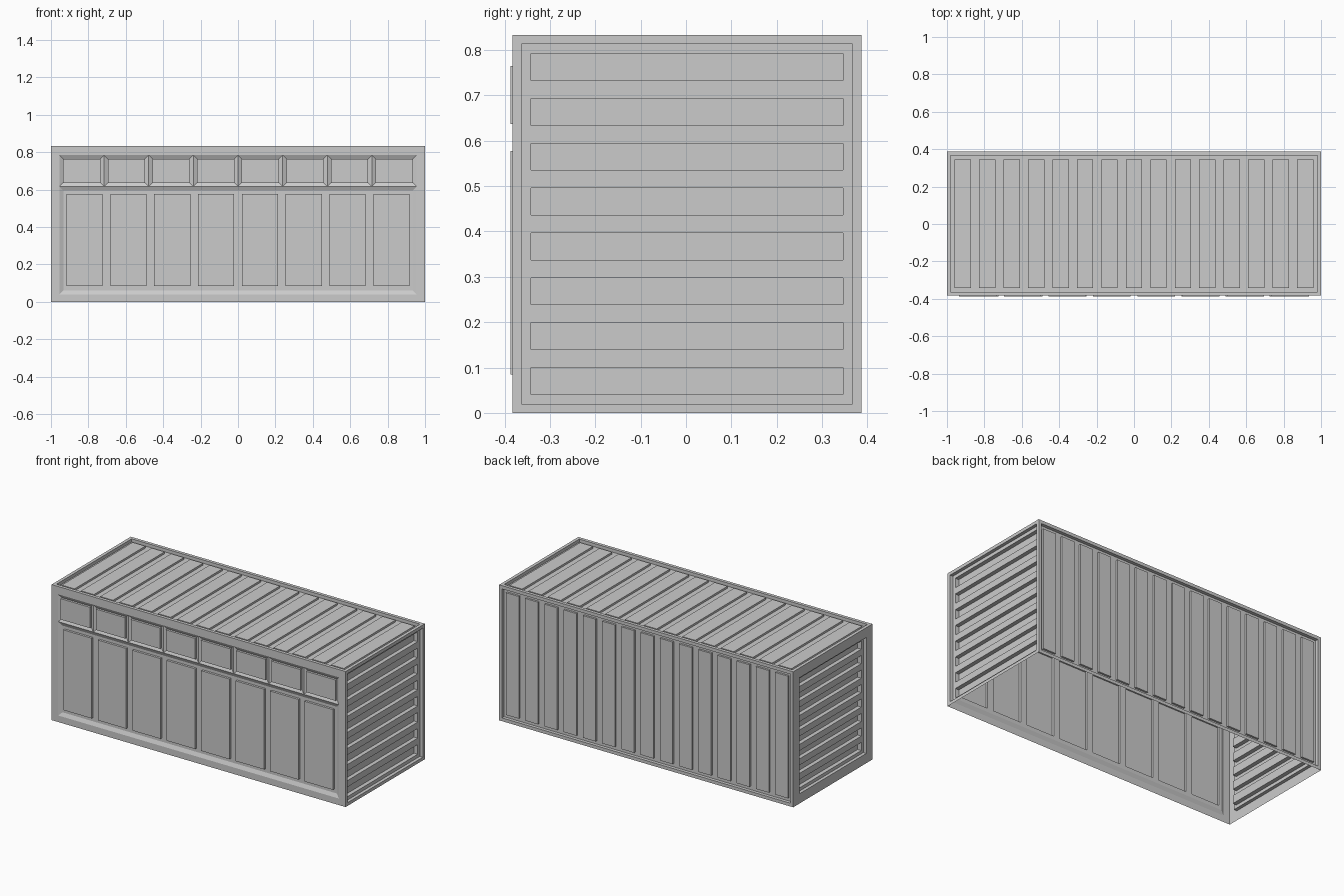
import bpy
import bmesh
from mathutils import Vector

cube = bpy.data.objects.get("Cube")
if cube:
    bpy.data.objects.remove(cube)

grey = bpy.data.materials.new("steel_grey")
grey.use_nodes = True
COLOR = (0.6, 0.6, 0.6, 1)
grey.diffuse_color = COLOR
grey.node_tree.nodes["Principled BSDF"].inputs["Base Color"].default_value = COLOR

X, FRONT, BACK, H = 1.0, -0.383, 0.387, 0.833


class Sheet:
    """Pressed sheet in (u, v, depth) space; depth runs into the container."""

    def __init__(self, name, origin, u, v):
        self.name, self.bm = name, bmesh.new()
        self.o, self.u, self.v = Vector(origin), Vector(u), Vector(v)
        self.n = self.u.cross(self.v)

    def quad(self, *pts):
        self.bm.faces.new([self.bm.verts.new(self.o + self.u * a + self.v * b - self.n * d)
                           for a, b, d in pts])

    def rect(self, r, d):
        u0, v0, u1, v1 = r
        if u1 - u0 > 1e-5 and v1 - v0 > 1e-5:
            self.quad((u0, v0, d), (u1, v0, d), (u1, v1, d), (u0, v1, d))

    def ring(self, a, da, b, db):
        def corners(r, d):
            return [(r[0], r[1], d), (r[2], r[1], d), (r[2], r[3], d), (r[0], r[3], d)]
        p, q = corners(a, da), corners(b, db)
        for i in range(4):
            j = (i + 1) % 4
            self.quad(p[i], p[j], q[j], q[i])

    def row(self, outer, cells, d, dc):
        """Floor at depth d with a row of pressed cells at depth dc."""
        u0, v0, u1, v1 = outer
        lo, hi = cells[0][1], cells[0][3]
        self.rect((u0, v0, u1, lo), d)
        self.rect((u0, hi, u1, v1), d)
        edge = u0
        for c in cells:
            self.rect((edge, lo, c[0], hi), d)
            self.ring(c, d, c, dc)
            self.rect(c, dc)
            edge = c[2]
        self.rect((edge, lo, u1, hi), d)

    def finish(self):
        bmesh.ops.remove_doubles(self.bm, verts=self.bm.verts, dist=1e-5)
        mesh = bpy.data.meshes.new(self.name)
        self.bm.to_mesh(mesh)
        self.bm.free()
        mesh.materials.append(grey)
        bpy.context.collection.objects.link(bpy.data.objects.new(self.name, mesh))


def shrink(r, m):
    return (r[0] + m, r[1] + m, r[2] - m, r[3] - m)


def cells_in(u0, u1, v0, v1, count, width):
    step = (u1 - u0 - width) / (count - 1)
    return [(u0 + i * step, v0, u0 + i * step + width, v1) for i in range(count)]


def corrugated(name, origin, u, v, size, border, margin, count, width, floor, press):
    s = Sheet(name, origin, u, v)
    outer = (0, 0, size[0], size[1])
    inner, area = shrink(outer, border), shrink(outer, margin)
    s.ring(outer, 0, inner, 0)
    s.ring(inner, 0, inner, floor)
    s.row(inner, cells_in(area[0], area[2], area[1], area[3], count, width), floor, press)
    s.finish()


D = BACK - FRONT
# Roof, back and end walls
corrugated("roof", (-X, FRONT, H), (1, 0, 0), (0, 1, 0), (2, D), 0.02, 0.041, 15, 0.087, 0.02, 0.008)
corrugated("back_wall", (X, BACK, 0), (-1, 0, 0), (0, 0, 1), (2, H), 0.02, 0.041, 15, 0.087, 0.02, 0.008)
corrugated("left_end", (X, BACK, 0), (0, 0, 1), (0, -1, 0), (H, D), 0.02, 0.041, 8, 0.059, 0.02, 0.045)
corrugated("right_end", (-X, FRONT, 0), (0, 0, 1), (0, 1, 0), (H, D), 0.06, 0.08, 8, 0.05, 0.02, 0.045)

# Front wall: bevelled recess with door panels, and a band of bevelled windows
f = Sheet("front_wall", (0, FRONT, 0), (1, 0, 0), (0, 0, 1))
E, LOW, MID, TOP, DEEP, PROUD = 0.955, 0.04, 0.617, 0.785, 0.01, -0.004
f.ring((-X, 0, X, H), 0, (-E, LOW, E, TOP), 0)
lower = (-E, LOW, E, MID)
floor = shrink(lower, 0.022)
f.ring(lower, 0, floor, DEEP)
f.row(floor, cells_in(-0.917, 0.917, 0.085, 0.578, 8, 0.193), DEEP, PROUD)
for cell in cells_in(-E, E, MID, TOP, 8, E / 4):
    pane = shrink(cell, 0.02)
    f.ring(cell, 0, pane, DEEP)
    f.ring(pane, DEEP, pane, PROUD)
    f.rect(pane, PROUD)
f.finish()
